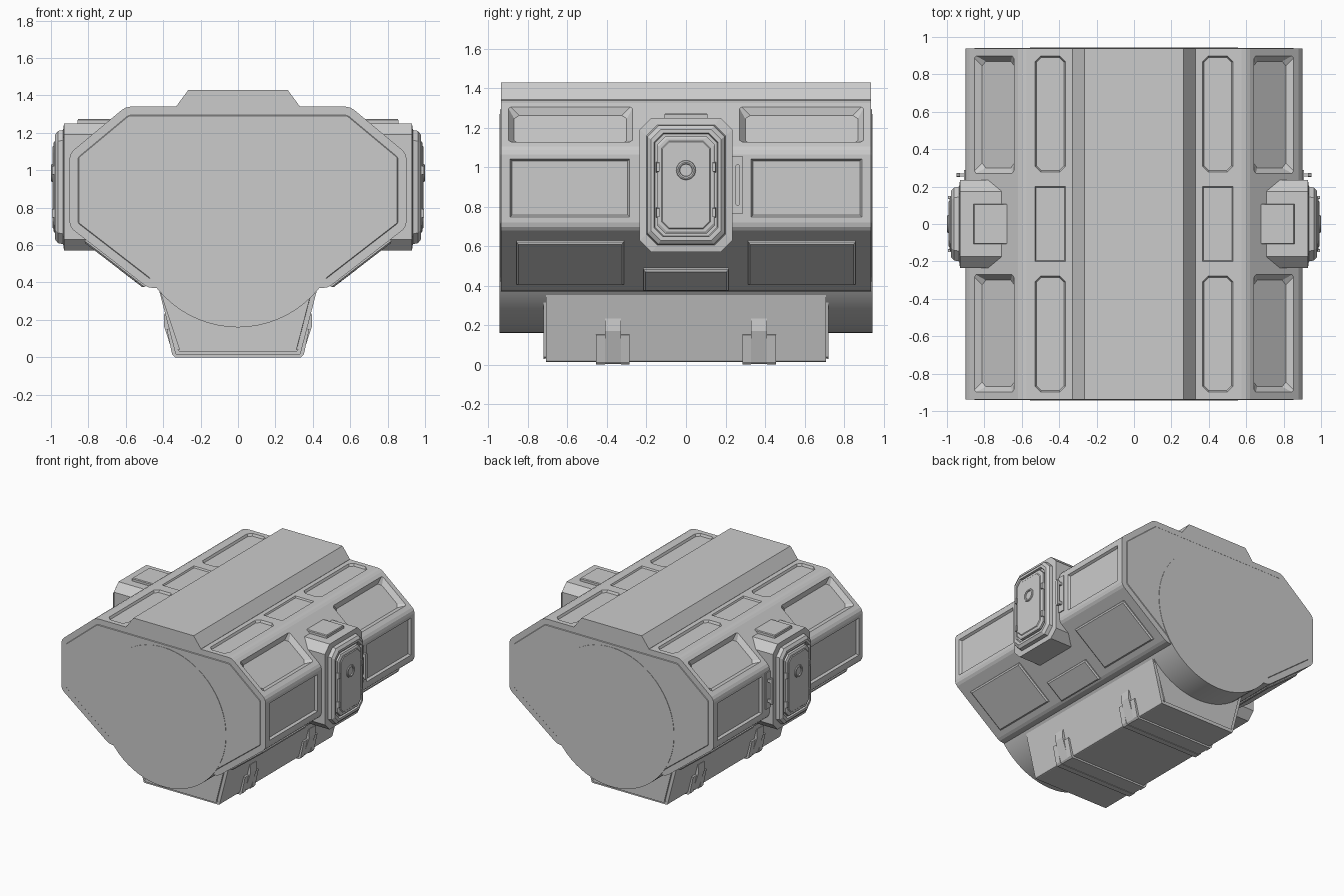
import bpy, bmesh, math
from mathutils import Vector, Matrix

if "Cube" in bpy.data.objects:
    bpy.data.objects.remove(bpy.data.objects["Cube"])

GREY = bpy.data.materials.new("hull grey")
GREY.diffuse_color = (0.6, 0.6, 0.6, 1)
GREY.use_nodes = True
GREY.node_tree.nodes["Principled BSDF"].inputs["Base Color"].default_value = GREY.diffuse_color
Y = Vector((0, 1, 0))
UP, FLAT = (0, 0, 1), (-1, 0, 0)
UPPER, LOWER = (-0.30, 0, 0.25), (0.43, 0, 0.33)   # in-plane directions of hull slopes


def finish(bm, name, smooth=None):
    bmesh.ops.recalc_face_normals(bm, faces=bm.faces)
    me = bpy.data.meshes.new(name)
    bm.to_mesh(me)
    bm.free()
    me.materials.append(GREY)
    ob = bpy.data.objects.new(name, me)
    bpy.context.collection.objects.link(ob)
    if smooth:
        bpy.ops.object.select_all(action='DESELECT')
        ob.select_set(True)
        bpy.context.view_layer.objects.active = ob
        bpy.ops.object.shade_smooth_by_angle(angle=math.radians(smooth))
    return ob


def loft(bm, origin, v, rings):
    """Stack of chamfered rectangles (half y, half v, chamfer, height), on both sides of x = 0."""
    v = Vector(v).normalized()
    n = Y.cross(v)
    for s in (1, -1):
        loops = []
        for a, b, c, h in rings:
            if c:
                pts = [(a, c - b), (a, b - c), (a - c, b), (c - a, b),
                       (-a, b - c), (-a, c - b), (c - a, -b), (a - c, -b)]
            else:
                pts = [(a, -b), (a, b), (-a, b), (-a, -b)]
            loop = []
            for p, q in pts:
                co = Vector(origin) + Y * p + v * q + n * h
                loop.append(bm.verts.new((co.x * s, co.y, co.z)))
            loops.append(loop)
        for lo, hi in zip(loops, loops[1:]):
            k = len(lo)
            for i in range(k):
                bm.faces.new((lo[i], lo[(i + 1) % k], hi[(i + 1) % k], hi[i]))
        bm.faces.new(loops[0][::-1])
        bm.faces.new(loops[-1])


def extrude(half, y0, y1, bevel=0, inset=0, depth=0):
    """Mirrored half profile (x, z) drawn out along y, with raised end panels."""
    pts = half + [(-x, z) for x, z in reversed(half)]
    bm = bmesh.new()
    f = bm.faces.new([bm.verts.new((x, y0, z)) for x, z in pts])
    r = bmesh.ops.extrude_face_region(bm, geom=[f])
    bmesh.ops.translate(bm, vec=(0, y1 - y0, 0),
                        verts=[e for e in r['geom'] if isinstance(e, bmesh.types.BMVert)])
    bmesh.ops.recalc_face_normals(bm, faces=bm.faces)
    if bevel:
        es = [e for e in bm.edges if abs(e.verts[0].co.y - e.verts[1].co.y) > 0.01]
        bmesh.ops.bevel(bm, geom=es, offset=bevel, segments=2, profile=0.5, affect='EDGES')
    if inset:
        ends = [f for f in bm.faces if abs(f.normal.y) > 0.9]
        bmesh.ops.inset_individual(bm, faces=ends, thickness=inset)
        bmesh.ops.inset_individual(bm, faces=ends, thickness=0.004, depth=depth)
    return bm


# Main hull
hull = finish(extrude([(0.48, 0.37), (0.90, 0.695), (0.90, 1.09), (0.60, 1.34)],
                      -0.937, 0.937, 0.025, 0.045, 0.004), "hull")

# Recessed panels cut in the sides, upper slopes and roof
bm = bmesh.new()
for y0, y1 in ((-0.89, -0.285), (0.33, 0.89)):
    a = (y1 - y0) / 2
    loft(bm, (0.90, (y0 + y1) / 2, 0.895), UP,
         [(a - 0.01, 0.137, 0, -0.018), (a, 0.147, 0, 0), (a, 0.147, 0, 0.03)])
for s in (-1, 1):
    loft(bm, (0.748, s * 0.585, 1.217), UPPER,
         [(0.285, 0.112, 0.025, -0.035), (0.314, 0.138, 0.012, 0), (0.314, 0.138, 0.012, 0.03)])
    loft(bm, (0.447, s * 0.588, 1.34), FLAT,
         [(0.302, 0.073, 0.025, -0.018), (0.31, 0.081, 0.03, 0), (0.31, 0.081, 0.03, 0.03)])
loft(bm, (0.447, 0, 1.34), FLAT,
     [(0.194, 0.076, 0, -0.012), (0.2, 0.082, 0, 0), (0.2, 0.082, 0, 0.03)])
cutter = finish(bm, "panel_cutter")
cutter.hide_render = True
mod = hull.modifiers.new("panels", 'BOOLEAN')
mod.operation = 'DIFFERENCE'
mod.solver = 'EXACT'
mod.object = cutter
bpy.context.view_layer.objects.active = hull
bpy.ops.object.modifier_apply(modifier=mod.name)
bpy.data.objects.remove(cutter)

# Raised panels on the lower slopes
bm = bmesh.new()
for yc, zc, a, b in ((-0.587, 0.52, 0.272, 0.178), (0.587, 0.52, 0.272, 0.178), (0, 0.435, 0.215, 0.088)):
    x = 0.48 + (zc - 0.37) * 0.42 / 0.325
    loft(bm, (x, yc, zc), LOWER, [(a, b, 0, -0.02), (a, b, 0, 0.008), (a - 0.01, b - 0.01, 0, 0.016)])
finish(bm, "lower_panels")

# Roof spine
finish(extrude([(0.33, 1.32), (0.33, 1.342), (0.265, 1.43)], -0.937, 0.937), "roof_spine")

# Central drum through the hull
bm = bmesh.new()
bmesh.ops.create_cone(bm, cap_ends=True, segments=64, radius1=0.555, radius2=0.555, depth=1.888,
                      matrix=Matrix.Translation((0, 0, 0.715)) @ Matrix.Rotation(math.pi / 2, 4, 'X'))
finish(bm, "drum", 30)

# Keel box and its raised end panels
finish(extrude([(0.333, 0.014), (0.43, 0.39)], -0.71, 0.71, 0.008, 0.026, 0.011), "keel")

# Keel straps: wide band low down with a tapered centre rib
for name, yc in (("front_strap", -0.37), ("rear_strap", 0.37)):
    for y0, y1 in ((-0.085, -0.04), (0.04, 0.085)):
        finish(extrude([(0.338, 0.0), (0.352, 0.014), (0.381, 0.15), (0.36, 0.155)],
                       yc + y0, yc + y1), name + "_edge")
    finish(extrude([(0.335, 0.004), (0.346, 0.014), (0.397, 0.17), (0.394, 0.235), (0.36, 0.235)],
                   yc - 0.04, yc + 0.04), name + "_rib")

# Airlock pods with stepped door frames
bm = bmesh.new()
loft(bm, (0, 0, 0.91), UP, [
    (0.235, 0.34, 0.06, 0.6), (0.235, 0.34, 0.06, 0.93), (0.2, 0.305, 0.055, 0.935),
    (0.195, 0.30, 0.055, 0.962), (0.178, 0.28, 0.05, 0.978), (0.162, 0.262, 0.045, 0.978),
    (0.158, 0.258, 0.045, 0.96)])
finish(bm, "airlock_pods")

# Doors, latches and round door handles
bm = bmesh.new()
loft(bm, (0, 0, 0.91), UP, [(0.147, 0.245, 0.042, 0.95), (0.147, 0.245, 0.042, 0.98),
                            (0.138, 0.236, 0.04, 0.986), (0.125, 0.222, 0.036, 0.986),
                            (0.12, 0.217, 0.035, 0.991)])
finish(bm, "airlock_doors")
bm = bmesh.new()
for y in (-0.142, 0.142):
    for z in (0.77, 1.0):
        loft(bm, (0, y, z), UP, [(0.01, 0.026, 0, 0.955), (0.008, 0.022, 0, 0.995)])
finish(bm, "door_latches")
for s in (-1, 1):
    bpy.ops.mesh.primitive_torus_add(location=(s * 0.99, 0, 0.985), rotation=(0, math.pi / 2, 0),
                                     major_radius=0.04, minor_radius=0.01,
                                     major_segments=24, minor_segments=8)
    bpy.context.object.name = "door_ring"
    bpy.context.object.data.materials.append(GREY)
    bpy.ops.object.shade_smooth_by_angle()

# Hatches on top of the pods
bm = bmesh.new()
loft(bm, (0.765, 0, 1.24), FLAT, [(0.108, 0.093, 0, -0.03), (0.108, 0.093, 0, 0.028), (0.103, 0.088, 0, 0.034)])
finish(bm, "pod_hatches")

# Grab handles beside the doors: plate, bar and two posts
bm = bmesh.new()
loft(bm, (0, 0.262, 0.91), UP, [(0.027, 0.145, 0, 0.88), (0.027, 0.145, 0, 0.908)])
loft(bm, (0, 0.262, 0.91), UP, [(0.011, 0.105, 0.006, 0.93), (0.011, 0.105, 0.006, 0.948)])
for z in (0.83, 0.99):
    loft(bm, (0, 0.262, z), UP, [(0.009, 0.012, 0, 0.9), (0.009, 0.012, 0, 0.935)])
finish(bm, "grab_handles")
